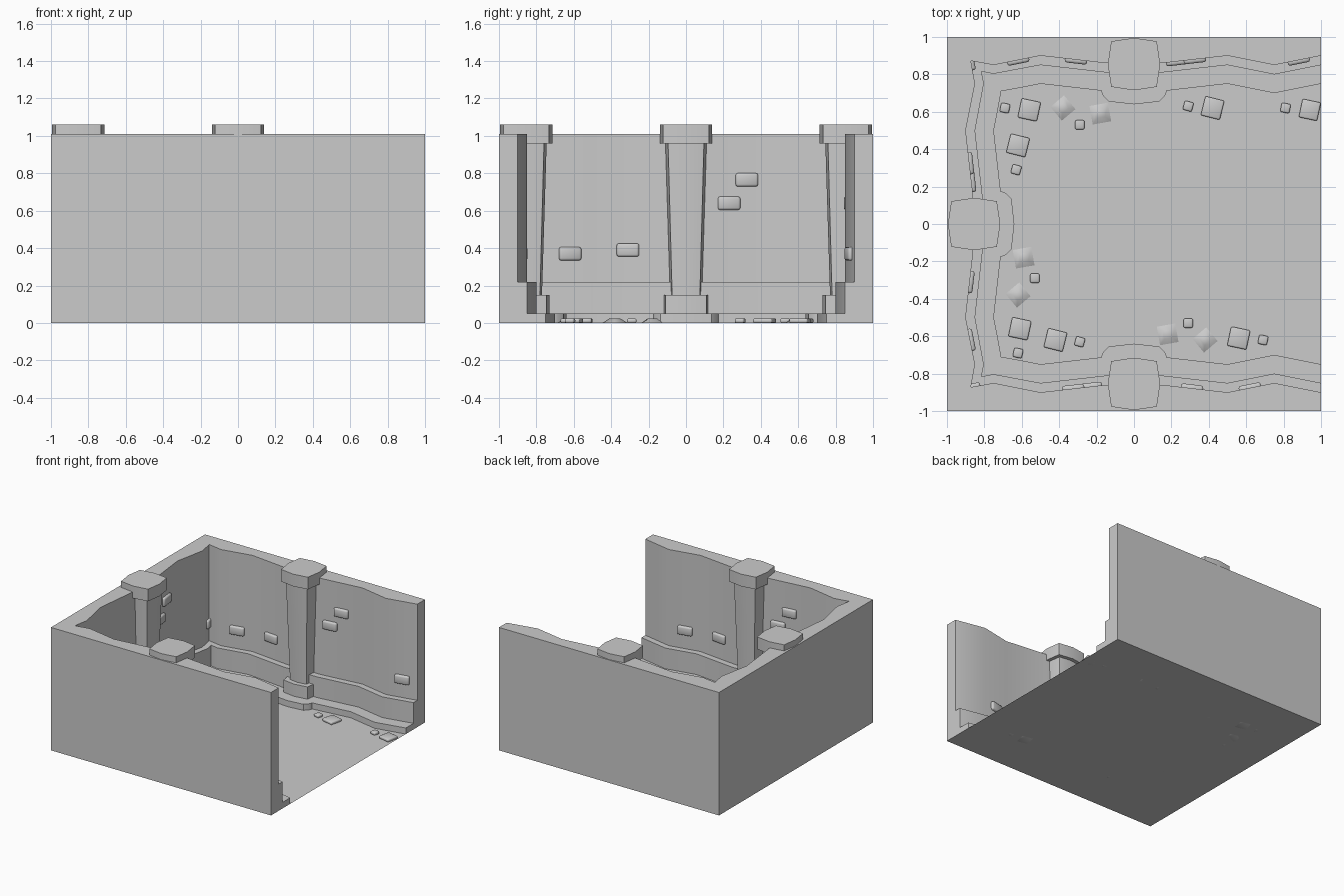
import bpy, bmesh
from math import radians, pi, atan, cos, sin
from mathutils import Matrix, Vector

if "Cube" in bpy.data.objects:
    bpy.data.objects.remove(bpy.data.objects["Cube"])


def make(name, bm, smooth=30):
    bmesh.ops.recalc_face_normals(bm, faces=bm.faces)
    me = bpy.data.meshes.new(name)
    bm.to_mesh(me)
    bm.free()
    ob = bpy.data.objects.new(name, me)
    bpy.context.collection.objects.link(ob)
    bpy.ops.object.select_all(action='DESELECT')
    bpy.context.view_layer.objects.active = ob
    ob.select_set(True)
    bpy.ops.object.shade_smooth_by_angle(angle=radians(smooth))
    return ob


def loft(bm, rings, closed=True):
    rows = [[bm.verts.new(p) for p in r] for r in rings]
    n = len(rows[0])
    for a, b in zip(rows, rows[1:]):
        for i in range(n if closed else n - 1):
            j = (i + 1) % n
            bm.faces.new((a[i], a[j], b[j], b[i]))
    return rows


# U-shaped path along the three walls, set in by d from the upper wall face
def path(d, near, corner):
    right = [(1, .9 - d), (.75, .85 - d), (.5, .9 - d), (.15, .86 - d)]
    half = [(-.15, .86 - d), (-.5, .9 - d), near]
    p = right + half + [corner] + [(-y, -x) for x, y in reversed(half)]
    return p + [(x, -y) for x, y in reversed(p)]


upper = path(0, (-.75, .85), (-.872, .872))
lower = path(.05, (-.75, .803), (-.815, .815))
step = path(.15, (-.6, .73), (-.71, .71))
outer = []
for x, y in upper:
    if abs(abs(x) - abs(y)) < .001 and x < 0:
        outer.append((-1, 1 if y > 0 else -1))
    elif x < -.8:
        outer.append((-1, y))
    else:
        outer.append((x, 1 if y > 0 else -1))

# Walls: stepped section swept along the path
bm = bmesh.new()
levels = [(step, 0), (step, .05), (lower, .05), (lower, .22),
          (upper, .22), (upper, 1.01), (outer, 1.01), (outer, 0)]
rows = loft(bm, [[(x, y, z) for x, y in p] for p, z in levels], False)
for end in (0, -1):
    bm.faces.new([r[end] for r in rows])
make("walls", bm)

# Floor
bm = bmesh.new()
bmesh.ops.create_grid(bm, x_segments=1, y_segments=1, size=1)
make("floor", bm)


# Square ring with slightly bulged sides
def bulged(h, z, c=.855):
    k = h * .87
    pts = [(k, k), (0, h), (-k, k), (-h, 0), (-k, -k), (0, -h), (k, -k), (h, 0)]
    return [(x, c + y, z) for x, y in pts]


def prism(name, rings, turn):
    bm = bmesh.new()
    rows = loft(bm, rings)
    bm.faces.new(rows[0])
    bm.faces.new(rows[-1])
    bm.transform(turn)
    make(name, bm)


# Small block resting on a wall or on the floor
def block(name, size, place, bevel):
    bm = bmesh.new()
    bmesh.ops.create_cube(bm, size=1, matrix=Matrix.Diagonal((*size, 1)))
    bmesh.ops.bevel(bm, geom=bm.edges[:], offset=bevel, segments=2,
                    profile=.5, affect='EDGES')
    bm.transform(place)
    make(name, bm, 50)


def worn(name, size, place):
    bm = bmesh.new()
    bmesh.ops.create_cone(bm, cap_ends=True, segments=4, radius1=size * .71,
                          radius2=size * .3, depth=.024,
                          matrix=Matrix.Rotation(pi / 4, 4, 'Z'))
    bm.transform(place)
    make(name, bm, 60)


foot = [(.175, .8), (.175, .71), (.165, .685), (.135, .655), (0, .64)]
foot += [(-x, y) for x, y in reversed(foot[:-1])]

# Wall bricks: x, z, wall depth, wall slope
bricks = [(-.62, .37, .876, .2), (-.31, .39, .878, -.114),
          (.23, .64, .869, .114), (.325, .765, .88, .114), (.88, .37, .876, .2)]
# Floor stones: x, y, size, turn in degrees
cobbles = [(-.69, .62, .05, -12), (-.56, .61, .105, -12), (-.29, .53, .05, 0),
           (.29, .63, .05, -15), (.42, .62, .105, -14),
           (.81, .62, .05, -12), (.94, .61, .1, -12)]
worn_stones = [(-.38, .62, .095, 40), (-.18, .59, .1, 10)]

# Each wall carries the same set, turned a quarter at a time
for side, q in (("back", 0), ("left", 1), ("front", 2)):
    turn = Matrix.Rotation(q * pi / 2, 4, 'Z')
    prism(side + "_pillar_step", [[(x, y, z) for x, y in foot] for z in (0, .05)], turn)
    prism(side + "_pillar_base", [bulged(.125, .05), bulged(.125, .15)], turn)
    prism(side + "_pillar_shaft", [bulged(.085, .15), bulged(.11, .96)], turn)
    prism(side + "_pillar_cap", [bulged(.14, .96), bulged(.14, 1.06)], turn)
    for x, z, y, s in bricks:
        place = turn @ Matrix.Translation((x, y, z)) @ Matrix.Rotation(atan(s), 4, 'Z')
        block(side + "_wall_brick", (.12, .04, .072), place, .012)
    for kind, stones in (("cobble", cobbles), ("worn", worn_stones)):
        for x, y, s, a in stones:
            if q and x > .8:
                continue  # would be buried in the corner
            place = turn @ Matrix.Translation((x, y, .012)) @ Matrix.Rotation(radians(a), 4, 'Z')
            if kind == "cobble":
                block(side + "_cobble", (s, s, .024), place, .008)
            else:
                worn(side + "_worn_stone", s, place)
